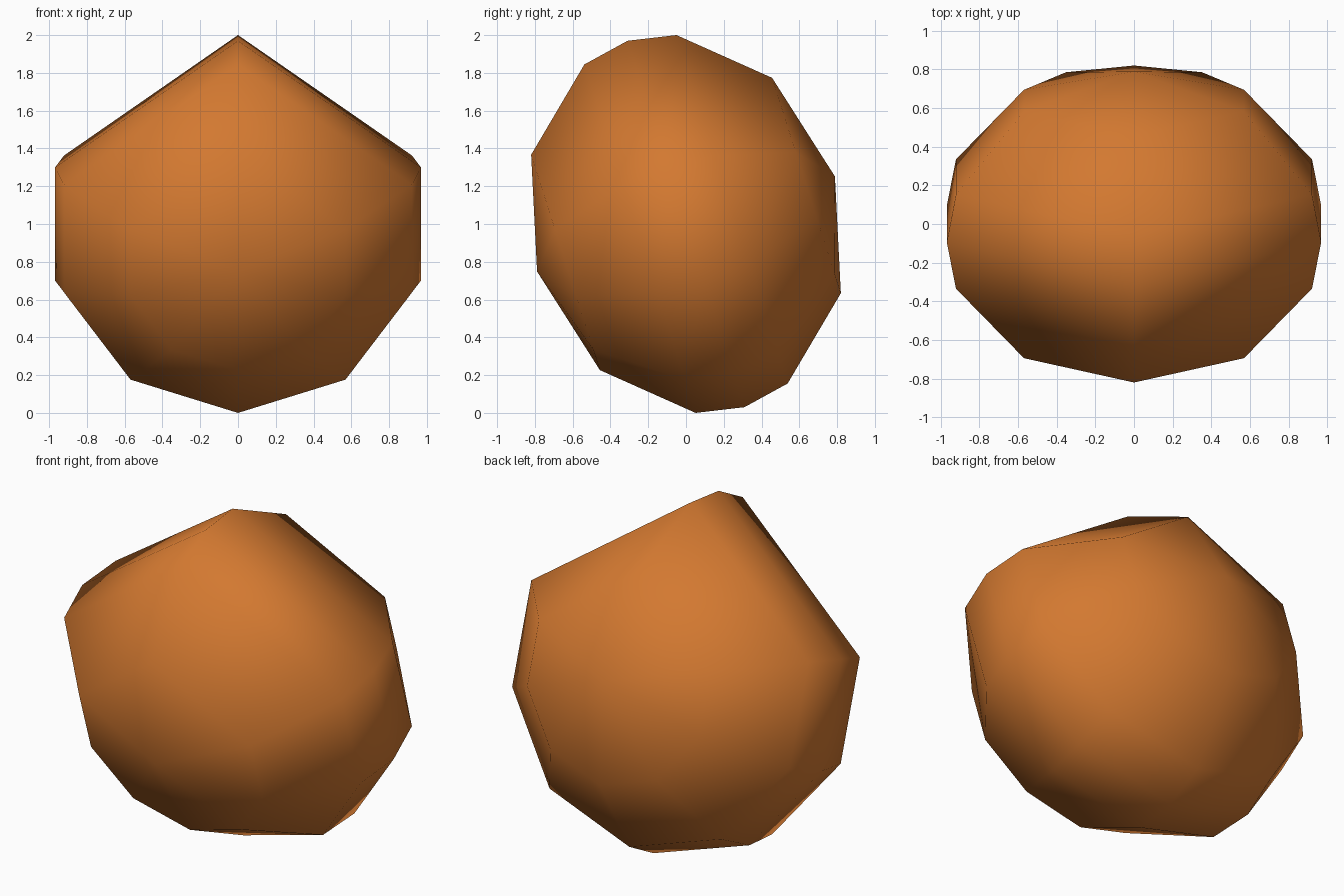
import bpy, bmesh, math
from mathutils import Matrix

if "Cube" in bpy.data.objects:
    bpy.data.objects.remove(bpy.data.objects["Cube"])

R = 1.018          # radius of the faceted stone
SQUASH = 0.813     # flattening along its short axis
TILT = math.radians(17.7)

# meridians, with a wide gap either side of the ridge at 180 degrees
columns = [math.radians(d) for d in (0, 36, 72, 108, 180, 252, 288, 324)]
latitudes = [math.radians(d) for d in (-54, -18, 0, 18, 54)]

bm = bmesh.new()
rings = []
for lat in latitudes:
    r = R * math.cos(lat)
    y = R * SQUASH * math.sin(lat)
    rings.append([bm.verts.new((r * math.sin(c), y, -r * math.cos(c))) for c in columns])
front = bm.verts.new((0, -R * SQUASH, 0))
back = bm.verts.new((0, R * SQUASH, 0))

# bands between rings, then fans closing the front and back
n = len(columns)
for i in range(n):
    j = (i + 1) % n
    for lo, hi in zip(rings, rings[1:]):
        bm.faces.new((lo[i], lo[j], hi[j], hi[i]))
    bm.faces.new((front, rings[0][j], rings[0][i]))
    bm.faces.new((back, rings[-1][i], rings[-1][j]))
bmesh.ops.recalc_face_normals(bm, faces=bm.faces)

# lean forward and stand on the ground
bm.transform(Matrix.Rotation(TILT, 4, 'X'))
low = min(v.co.z for v in bm.verts)
bm.transform(Matrix.Translation((0, 0, -low)))
for f in bm.faces:
    f.smooth = True

mesh = bpy.data.meshes.new("stone")
bm.to_mesh(mesh)
bm.free()
stone = bpy.data.objects.new("stone", mesh)
bpy.context.collection.objects.link(stone)

orange = bpy.data.materials.new("orange")
orange.diffuse_color = (0.65, 0.19, 0.03, 1)
orange.use_nodes = True
orange.node_tree.nodes["Principled BSDF"].inputs["Base Color"].default_value = orange.diffuse_color
mesh.materials.append(orange)
